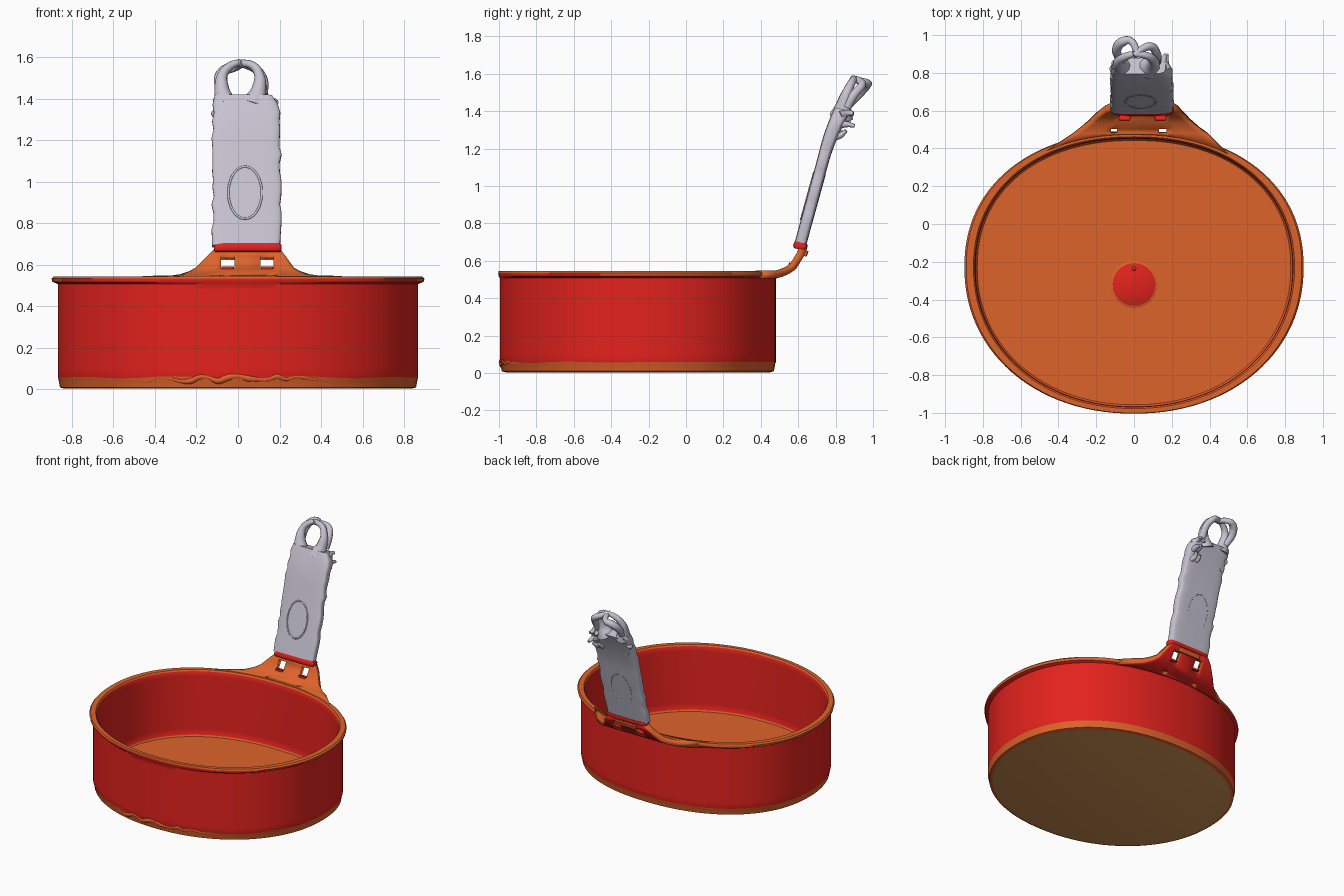
import bpy, math, random
from mathutils import Vector

random.seed(4)
if "Cube" in bpy.data.objects:
    bpy.data.objects.remove(bpy.data.objects["Cube"])


def material(name, rgb):
    m = bpy.data.materials.new(name)
    m.use_nodes = True
    m.diffuse_color = (*rgb, 1)
    m.node_tree.nodes["Principled BSDF"].inputs["Base Color"].default_value = (*rgb, 1)
    return m


red = material("red enamel", (0.77, 0.016, 0.012))
orange = material("orange enamel", (0.73, 0.125, 0.024))
brown = material("brown base", (0.62, 0.28, 0.085))
grey = material("pale grey", (0.57, 0.55, 0.64))


def mesh_object(name, verts, faces, mats, indices=None):
    me = bpy.data.meshes.new(name)
    me.from_pydata(verts, [], faces)
    for m in mats:
        me.materials.append(m)
    if indices:
        me.polygons.foreach_set("material_index", indices)
    me.shade_smooth()
    me.set_sharp_from_angle(angle=math.radians(40))
    ob = bpy.data.objects.new(name, me)
    bpy.context.collection.objects.link(ob)
    return ob


def stack(rings):
    """Faces joining equal rings, without caps."""
    n = len(rings[0])
    verts = [v for r in rings for v in r]
    faces = [(i * n + j, i * n + (j + 1) % n, (i + 1) * n + (j + 1) % n, (i + 1) * n + j)
             for i in range(len(rings) - 1) for j in range(n)]
    return verts, faces, n


def tube(name, points, radius, mat, cyclic=False):
    """Round strand through points given as (x, y, z, thickness factor)."""
    cu = bpy.data.curves.new(name, "CURVE")
    cu.dimensions = "3D"
    cu.bevel_depth = radius
    cu.bevel_resolution = 3
    cu.resolution_u = 6
    cu.use_fill_caps = True
    sp = cu.splines.new("BEZIER")
    sp.bezier_points.add(len(points) - 1)
    sp.use_cyclic_u = cyclic
    for bp, p in zip(sp.bezier_points, points):
        bp.co = p[:3]
        bp.radius = p[3]
        bp.handle_left_type = bp.handle_right_type = "AUTO"
    cu.materials.append(mat)
    ob = bpy.data.objects.new(name, cu)
    bpy.context.collection.objects.link(ob)


# Pan body: an oval lathe, fuller at the back; profile of (offset, height, colour above)
A, FRONT, BACK, CY, N = 0.868, 0.765, 0.71, -0.23, 112
FRONT_POWER, BACK_POWER = 2.1, 2.2
RED, ORANGE, BROWN = 0, 1, 2
profile = [(-0.03, 0.004, ORANGE), (-0.01, 0.01, ORANGE), (-0.003, 0.05, ORANGE),
           (0.0, 0.058, RED), (0.0, 0.1, RED), (0.0, 0.48, RED), (0.0, 0.508, RED),
           (0.026, 0.518, ORANGE), (0.03, 0.534, ORANGE), (0.02, 0.545, ORANGE),
           (-0.018, 0.545, ORANGE), (-0.026, 0.535, RED), (-0.028, 0.5, RED),
           (-0.028, 0.11, RED), (-0.03, 0.064, ORANGE), (-0.038, 0.054, ORANGE)]


def oval(offset, angle):
    c, s = math.cos(angle), math.sin(angle)
    e = 2 / (BACK_POWER if s > 0 else FRONT_POWER)
    b = (BACK if s > 0 else FRONT) + (offset * 0.3 if offset > 0 else offset)
    return (math.copysign(abs(c) ** e, c) * (A + offset),
            CY + math.copysign(abs(s) ** e, s) * b)


rings, indices = [], []
for i, (off, z, colour) in enumerate(profile):
    ring = []
    for k in range(N):
        a = 2 * math.pi * k / N
        ragged = 0.006 * math.sin(9 * a) * max(0, -math.sin(a)) if i in (2, 3) else 0
        ring.append((*oval(off, a), z + ragged))
        # the outer face of the lip is red along the front
        if i < len(profile) - 1:
            indices.append(RED if i == 7 and math.sin(a) < -0.3 else colour)
    rings.append(ring)
verts, faces, n = stack(rings)
faces += [tuple(reversed(range(n))), tuple(range(len(verts) - n, len(verts)))]
mesh_object("pan_body", verts, faces, [red, orange, brown], indices + [BROWN, ORANGE])

# Crumpled bead along the front of the base, thickest in the middle
bead = []
for k in range(25):
    a = math.radians(235 + 70 * k / 24)
    x, y = oval(-0.012, a)
    swell = 1.5 - abs(k - 12) / 14
    bead.append((x, y, 0.048 + random.uniform(-0.012, 0.014) * swell,
                 random.uniform(0.7, 1.1) * swell))
tube("base_bead", bead, 0.013, orange)


# Round button on the pan floor
def disc(name, x, y, r, z0, z1, mat):
    rs = [[(x + q * math.cos(2 * math.pi * k / 40), y + q * math.sin(2 * math.pi * k / 40), z)
           for k in range(40)] for q, z in ((r, z0), (r, z1 - 0.003), (r - 0.005, z1))]
    v, f, c = stack(rs)
    f += [tuple(reversed(range(c))), tuple(range(2 * c, 3 * c))]
    mesh_object(name, v, f, [mat])


disc("button_surround", 0, -0.32, 0.124, 0.045, 0.062, orange)
disc("floor_button", 0, -0.32, 0.113, 0.045, 0.069, red)
disc("button_pin", 0, -0.235, 0.012, 0.055, 0.085, red)

# Handle bracket: a sheet flaring from the rim, with two slots and two small holes
# rows: depth, height, left edge, right edge, shift of the inner columns
rows = [(None, 0.547, -0.46, 0.5, 0.0), (0.48, 0.549, -0.32, 0.39, -0.04),
        (0.503, 0.555, -0.28, 0.345, -0.04), (0.535, 0.57, -0.235, 0.3, 0.0),
        (0.558, 0.586, -0.205, 0.27, 0.0), (0.592, 0.642, -0.15, 0.23, 0.0),
        (0.608, 0.68, -0.11, 0.2, 0.0)]
verts = []
for y, z, xl, xr, shift in rows:
    inner = [-0.082 + shift, -0.018 + shift * 1.8, 0.108 - shift * 0.6, 0.172]
    xs = [xl + (inner[0] - xl) * t / 5 for t in range(5)] + inner
    xs += [0.172 + (xr - 0.172) * t / 5 for t in range(1, 6)]
    for x in xs:
        rim = CY + (BACK - 0.006) * (1 - abs(x / A) ** BACK_POWER) ** (1 / BACK_POWER)
        verts.append((x, rim if y is None else max(y, rim), z))
C = len(xs)
faces = [(i * C + j, i * C + j + 1, (i + 1) * C + j + 1, (i + 1) * C + j)
         for i in range(len(rows) - 1) for j in range(C - 1)
         if not (i in (1, 4) and j in (5, 7))]
bracket = mesh_object("handle_bracket", verts, faces, [orange, red])
solid = bracket.modifiers.new("thickness", "SOLIDIFY")
solid.thickness = 0.042
solid.offset = -1
solid.material_offset = 1

# Tilted slab sections for the collar and handle
UP = Vector((0, 0.265, 0.964))
OUT = Vector((0, -0.964, 0.265))


def slab(name, sections, mat, power, jitter=0):
    """Sections: depth, height, left edge, right edge, thickness."""
    rs = []
    for y, z, xl, xr, thick in sections:
        xl += random.uniform(-jitter, jitter)
        xr += random.uniform(-jitter, jitter)
        ring = []
        for k in range(40):
            c, s = math.cos(2 * math.pi * k / 40), math.sin(2 * math.pi * k / 40)
            u = math.copysign(abs(c) ** (2 / power), c)
            w = math.copysign(abs(s) ** (2 / power), s)
            p = Vector(((xl + xr) / 2 + u * (xr - xl) / 2, y, z)) - OUT * w * thick / 2
            ring.append(tuple(p))
        rs.append(ring)
    v, f, c = stack(rs)
    f += [tuple(reversed(range(c))), tuple(range(len(v) - c, len(v)))]
    mesh_object(name, v, f, [mat])


slab("handle_collar", [(0.607, 0.66, -0.11, 0.205, 0.06), (0.609, 0.67, -0.115, 0.21, 0.075),
                       (0.614, 0.688, -0.115, 0.21, 0.075), (0.616, 0.698, -0.11, 0.205, 0.066)],
     red, 6)
# Red sills in the bracket slots and an orange patch behind the collar
for xl in (-0.08, 0.11):
    slab("slot_sill", [(0.57, 0.574, xl, xl + 0.06, 0.045), (0.572, 0.586, xl, xl + 0.06, 0.045)],
         red, 8)
slab("collar_patch", [(0.635, 0.625, -0.04, 0.14, 0.02), (0.643, 0.655, -0.04, 0.14, 0.025)],
     orange, 6)

# Grip, thickening towards its narrowed top
sections = []
for k in range(19):
    z = 0.69 + k * 0.04
    y = 0.612 + 0.27 * (z - 0.69) + 0.45 * max(0, z - 1.15) ** 2
    edge = max(0, z - 1.36) * 0.7
    sections.append((y, z, -0.122 + edge * 0.4, 0.205 - edge, 0.064 + 0.09 * max(0, z - 1.15)))
slab("handle_grip", sections, grey, 5, 0.006)

# Oval thumb mark on each face
for side in (1, -1):
    centre = Vector((0.034, 0.678, 0.94)) + OUT * side * 0.029
    loop = []
    for k in range(16):
        a = 2 * math.pi * k / 16
        p = centre + Vector((0.08 * math.cos(a), 0, 0)) + UP * 0.13 * math.sin(a)
        loop.append((*p, 1))
    tube("thumb_oval", loop, 0.0055, grey, True)

# Hanging loop: two tapering prongs with thinner strands behind
tube("loop_left", [(-0.062, 0.83, 1.38, 1.3), (-0.078, 0.845, 1.45, 0.9), (-0.072, 0.87, 1.52, 0.6),
                   (-0.035, 0.89, 1.56, 0.5), (0.0, 0.9, 1.575, 0.4)], 0.04, grey)
tube("loop_right", [(0.075, 0.83, 1.37, 1.6), (0.1, 0.845, 1.44, 0.95), (0.1, 0.87, 1.52, 0.6),
                    (0.07, 0.89, 1.56, 0.5), (0.01, 0.9, 1.575, 0.4)], 0.04, grey)
tube("loop_back_left", [(-0.08, 0.87, 1.43, 1), (-0.09, 0.93, 1.5, 1.3), (-0.06, 0.965, 1.54, 1.3),
                        (-0.02, 0.97, 1.55, 1), (0.02, 0.9, 1.57, 0.9)], 0.02, grey)
tube("loop_back_right", [(0.12, 0.86, 1.42, 1.2), (0.12, 0.9, 1.49, 1.2), (0.09, 0.94, 1.54, 1.1),
                         (0.05, 0.93, 1.56, 1), (0.0, 0.89, 1.575, 0.9)], 0.02, grey)

# Ragged strands on the back of the grip
for x in (-0.085, 0.13, 0.175):
    for z in (1.26, 1.32, 1.38):
        y = 0.775 + 0.4 * (z - 1.26)
        reach = random.uniform(0.06, 0.11) if x > 0 else 0.04
        dx = random.uniform(-0.03, 0.015)
        tube("ragged_strand", [(x, y, z, 1.3), (x + dx, y + reach * 0.6, z + 0.01, 1),
                               (x + dx * 0.4, y + reach, z + random.uniform(0, 0.04), 0.6)],
             0.017, grey)
